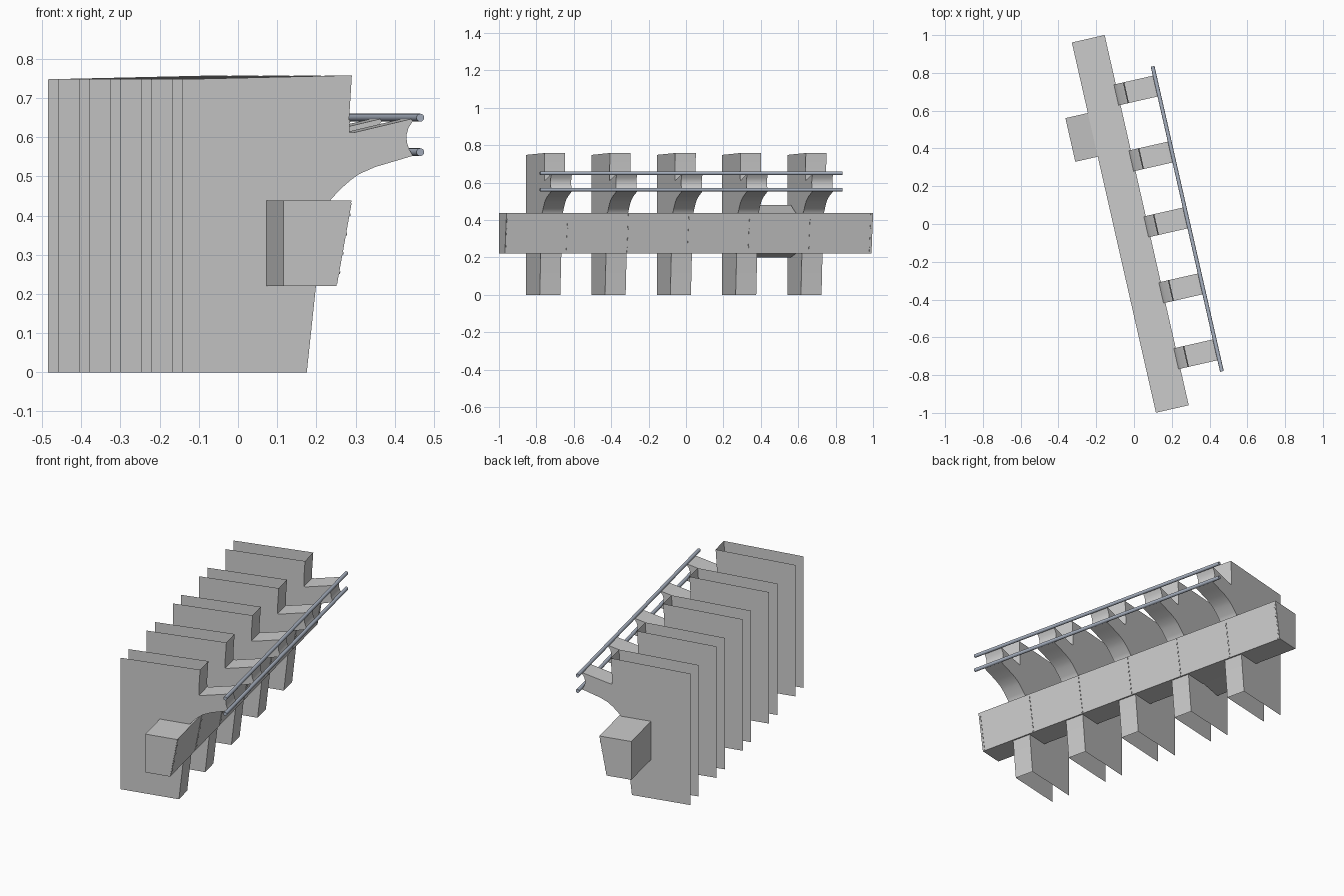
import bpy, bmesh, math
from mathutils import Matrix, Vector

if "Cube" in bpy.data.objects:
    bpy.data.objects.remove(bpy.data.objects["Cube"])

TURN = Matrix.Rotation(math.radians(12.8), 4, 'Z')  # whole barrier is turned about z


def finish(name, bm):
    bmesh.ops.recalc_face_normals(bm, faces=bm.faces)
    bm.transform(TURN)
    me = bpy.data.meshes.new(name)
    bm.to_mesh(me)
    bm.free()
    ob = bpy.data.objects.new(name, me)
    bpy.context.collection.objects.link(ob)
    return ob


def prism(name, profile, y0, y1, open_edges=()):
    """Extrude an (x, z) profile along y; edges listed in open_edges get no wall."""
    bm = bmesh.new()
    a = [bm.verts.new((x, y0, z)) for x, z in profile]
    b = [bm.verts.new((x, y1, z)) for x, z in profile]
    bm.faces.new(a)
    bm.faces.new(b[::-1])
    n = len(profile)
    for i in range(n):
        if i not in open_edges:
            j = (i + 1) % n
            bm.faces.new((a[i], b[i], b[j], a[j]))
    return finish(name, bm)


def smooth(ob, angle=35):
    bpy.ops.object.select_all(action='DESELECT')
    ob.select_set(True)
    bpy.context.view_layer.objects.active = ob
    bpy.ops.object.shade_smooth_by_angle(angle=math.radians(angle))


# long bumper beam with sloping outer face
Y0, Y1 = -1.0, 1.01
prism("bumper_beam", [(-.108, .22), (.03, .22), (.07, .438), (-.108, .438)], Y0, Y1)

# block behind the beam, flaring away from it
prism("rear_block", [(-.23, .20), (-.108, .22), (-.108, .438), (-.23, .48)], .39, .627)

# supports: thin sheet channels, open at bottom, back and top, with a curved bracket
support = [(-.328, 0), (-.002, 0), (.022, .22), (.06, .44),
           (.078, .459), (.097, .477), (.115, .492), (.135, .506),
           (.177, .524), (.229, .539), (.277, .553),
           (.266, .569), (.260, .587), (.259, .605), (.264, .624), (.281, .649),
           (.122, .612), (.110, .612), (.109, .65), (.116, .758), (-.328, .748)]
last = len(support) - 1
for k in range(5):
    yc = .687 - .358 * k
    ob = prism(f"support_{k + 1}", support, yc - .0565, yc + .0565,
               open_edges=(0, last - 1, last))
    smooth(ob)

# two round rails on the bracket tips
steel = bpy.data.materials.new("rail_steel")
steel.diffuse_color = (.40, .45, .54, 1)
steel.use_nodes = True
steel.node_tree.nodes["Principled BSDF"].inputs["Base Color"].default_value = steel.diffuse_color
for name, z in (("upper_rail", .65), ("lower_rail", .562)):
    bm = bmesh.new()
    m = Matrix.Translation((.281, -.036, z)) @ Matrix.Rotation(math.pi / 2, 4, 'X')
    bmesh.ops.create_cone(bm, cap_ends=True, segments=16, radius1=.01, radius2=.01,
                          depth=1.656, matrix=m)
    ob = finish(name, bm)
    ob.data.materials.append(steel)
    smooth(ob)

# panel seams: slim strips with small bolts on the sloping face
tilt = Matrix.Rotation(math.atan2(.04, .218), 4, 'Y')
for k in range(7):
    yc = Y0 + .008 + (Y1 - Y0 - .016) * k / 6
    bm = bmesh.new()
    base = Matrix.Translation((.05, yc, .329)) @ tilt
    bmesh.ops.create_cube(bm, size=1, matrix=base @ Matrix.Diagonal((.004, .010, .21, 1)))
    for i in range(4):
        m = base @ Matrix.Translation((.003, 0, -.075 + .05 * i)) \
            @ Matrix.Rotation(math.pi / 2, 4, 'Y')
        bmesh.ops.create_cone(bm, cap_ends=True, segments=6, radius1=.004, radius2=.004,
                              depth=.004, matrix=m)
    finish(f"panel_seam_{k + 1}", bm)
